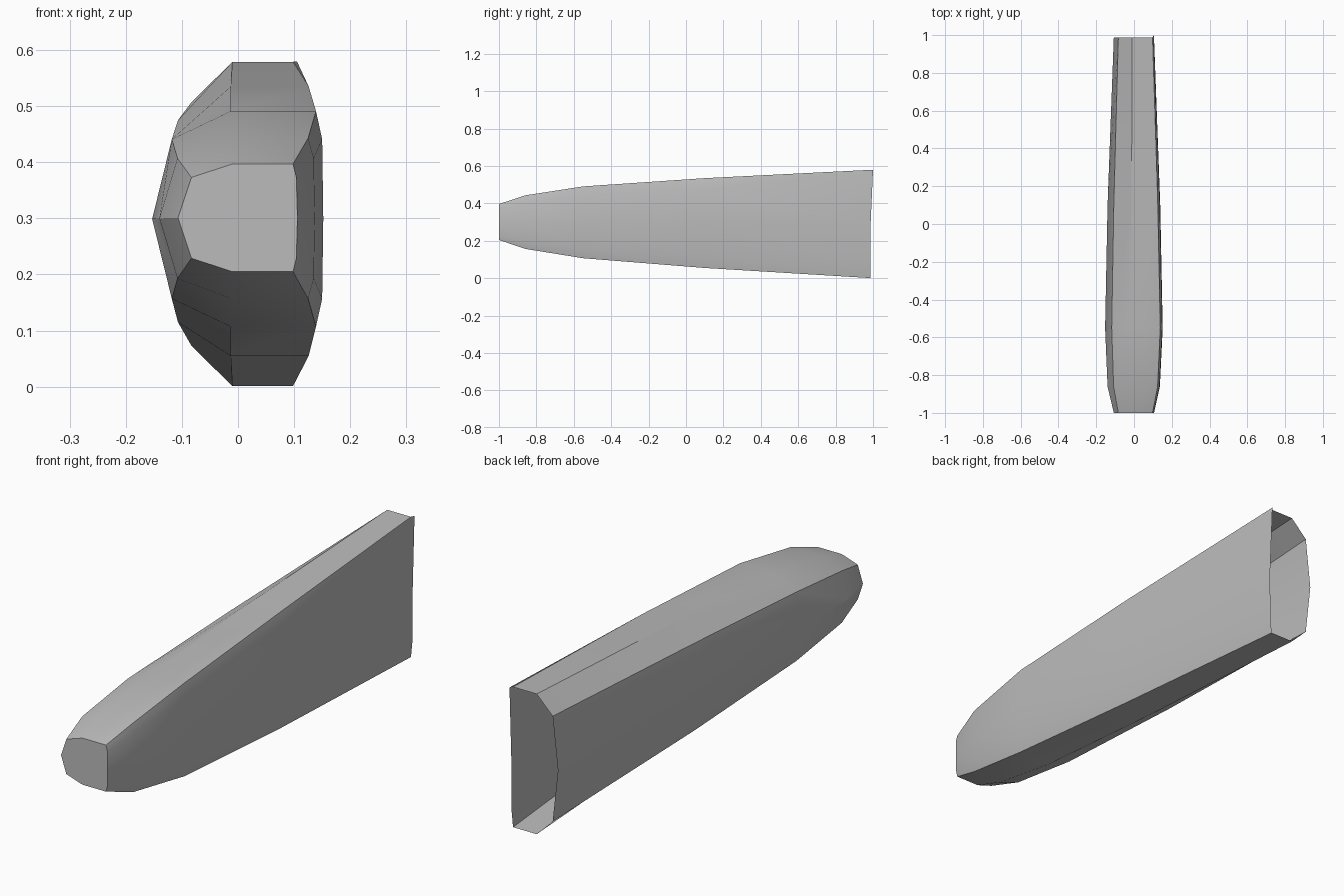
import bpy, bmesh

cube = bpy.data.objects.get("Cube")
if cube:
    bpy.data.objects.remove(cube, do_unlink=True)

grey = bpy.data.materials.new("light_grey")
grey.use_nodes = True
colour = (0.5, 0.5, 0.5, 1)
grey.diffuse_color = colour
grey.node_tree.nodes["Principled BSDF"].inputs["Base Color"].default_value = colour

# Stations from nose to open tail:
# y, centre z, half height, shoulder half height, then x of
# left-hand ridge, shoulder, crown, crown edge, side edge, side middle
stations = [
    (-1.00, 0.301, 0.096, 0.072, -0.107, -0.083, -0.010, 0.098, 0.104, 0.106),
    (-0.86, 0.300, 0.143, 0.107, -0.140, -0.108, -0.012, 0.125, 0.135, 0.137),
    (-0.55, 0.299, 0.192, 0.142, -0.153, -0.118, -0.013, 0.139, 0.150, 0.152),
    (0.10, 0.295, 0.240, 0.180, -0.140, -0.107, -0.013, 0.126, 0.137, 0.139),
    (0.987, 0.290, 0.289, 0.217, -0.107, -0.083, -0.010, 0.098, 0.105, 0.106),
]

bm = bmesh.new()
rings = []
for y, c, h, s, ridge, shoulder, crown, edge, side, mid in stations:
    section = [(ridge, 0), (shoulder, s), (crown, h), (edge, h), (side, s),
               (mid, 0), (side, -s), (edge, -h), (crown, -h), (shoulder, -s)]
    rings.append([bm.verts.new((x, y, c + z)) for x, z in section])

# Raised corner of the tail rim
rings[-1][4].co = (0.105, 1.0, 0.58)

# Skin between stations, closed at the nose and open at the tail
for a, b in zip(rings, rings[1:]):
    for i in range(10):
        j = (i + 1) % 10
        bm.faces.new((a[i], a[j], b[j], b[i]))
bm.faces.new(rings[0])
bmesh.ops.recalc_face_normals(bm, faces=bm.faces)
nose = next(f for f in bm.faces if len(f.verts) == 10)
if nose.normal.y > 0:
    bmesh.ops.reverse_faces(bm, faces=bm.faces)

mesh = bpy.data.meshes.new("tapered_shell")
bm.to_mesh(mesh)
bm.free()
mesh.materials.append(grey)
shell = bpy.data.objects.new("tapered_shell", mesh)
bpy.context.collection.objects.link(shell)

# Soft shading along the sides, crisp main edges
bpy.ops.object.select_all(action="DESELECT")
shell.select_set(True)
bpy.context.view_layer.objects.active = shell
bpy.ops.object.shade_smooth_by_angle(angle=0.45)
